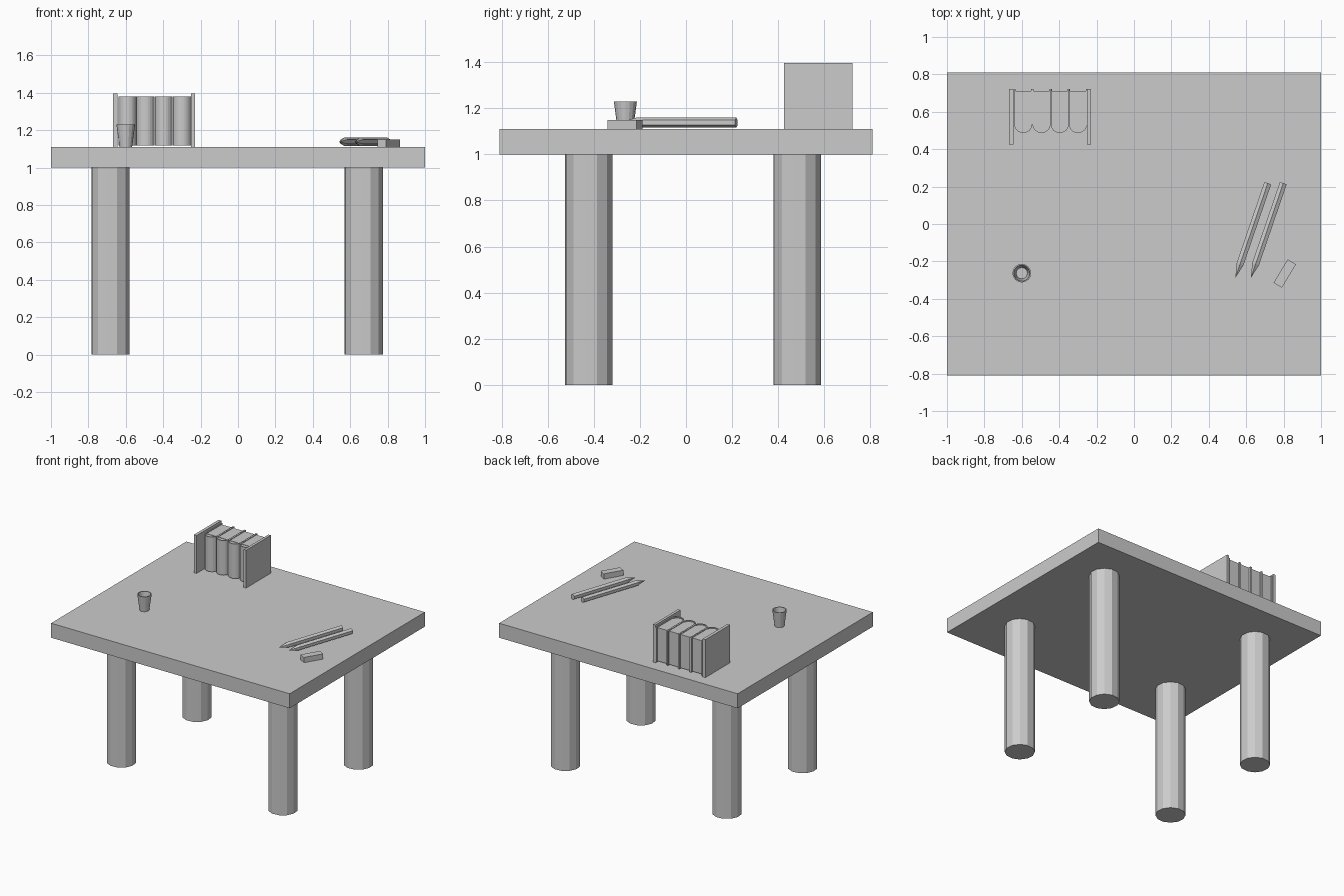
import bpy, bmesh, math
from mathutils import Matrix, Vector

cube = bpy.data.objects.get("Cube")
if cube:
    bpy.data.objects.remove(cube, do_unlink=True)

GREY = (0.6, 0.6, 0.6, 1.0)
mat = bpy.data.materials.new("plain_grey")
mat.use_nodes = True
mat.diffuse_color = GREY
mat.node_tree.nodes["Principled BSDF"].inputs["Base Color"].default_value = GREY


def finish(name, bm):
    """Turn a bmesh into a flat-shaded object."""
    bmesh.ops.recalc_face_normals(bm, faces=bm.faces[:])
    mesh = bpy.data.meshes.new(name)
    bm.to_mesh(mesh)
    bm.free()
    mesh.materials.append(mat)
    obj = bpy.data.objects.new(name, mesh)
    bpy.context.collection.objects.link(obj)
    return obj


def box(name, low, high, turn=0):
    low, high = Vector(low), Vector(high)
    bm = bmesh.new()
    bmesh.ops.create_cube(bm, size=1)
    bmesh.ops.scale(bm, vec=high - low, verts=bm.verts[:])
    bmesh.ops.rotate(bm, matrix=Matrix.Rotation(turn, 3, 'Z'), verts=bm.verts[:])
    bmesh.ops.translate(bm, vec=(low + high) / 2, verts=bm.verts[:])
    return finish(name, bm)


def lathe(name, profile, sides, matrix, turn=0):
    """Spin (radius, height) rings about z, with capped ends."""
    bm = bmesh.new()
    rings = []
    for r, h in profile:
        angles = [turn + math.tau * i / sides for i in range(sides)]
        rings.append([bm.verts.new((r * math.cos(a), r * math.sin(a), h)) for a in angles])
    for a, b in zip(rings, rings[1:]):
        for i in range(sides):
            j = (i + 1) % sides
            bm.faces.new((a[i], a[j], b[j], b[i]))
    bm.faces.new(rings[0][::-1])
    bm.faces.new(rings[-1])
    bm.transform(matrix)
    return finish(name, bm)


def extrude_outline(name, points, bottom, top):
    bm = bmesh.new()
    face = bm.faces.new([bm.verts.new((x, y, bottom)) for x, y in points])
    result = bmesh.ops.extrude_face_region(bm, geom=[face])
    moved = [v for v in result["geom"] if isinstance(v, bmesh.types.BMVert)]
    bmesh.ops.translate(bm, vec=(0, 0, top - bottom), verts=moved)
    return finish(name, bm)


# Table
TOP = 1.11
box("tabletop", (-1, -0.81, 1.0), (1, 0.81, TOP))
for side, x in (("right", -0.682), ("left", 0.672)):
    for end, y in (("front", -0.422), ("back", 0.483)):
        lathe(f"{end}_{side}_leg", [(0.104, 0), (0.104, 1.0)], 12,
              Matrix.Translation((x, y, 0)), math.radians(20))

# Bookends
box("right_bookend", (-0.668, 0.425, TOP), (-0.645, 0.722, 1.397))
box("left_bookend", (-0.25, 0.425, TOP), (-0.23, 0.722, 1.397))


def arch(cx, radius, front, back):
    """U-shaped outline, rounded towards the front."""
    depth = front + 0.045
    pts = [(cx - radius, back)]
    for i in range(13):
        a = math.pi + math.pi * i / 12
        pts.append((cx + radius * math.cos(a), depth + 0.045 * math.sin(a)))
    return pts + [(cx + radius, back)]


# Four books, each a wrapped cover around a page block
PITCH = 0.0975
for n in range(4):
    cx = -0.592 + n * PITCH
    outer = arch(cx, 0.048, 0.487, 0.722)
    inner = arch(cx, 0.042, 0.494, 0.722)
    extrude_outline(f"book_cover_{n + 1}", outer + inner[::-1], 1.117, 1.38)
    box(f"book_pages_{n + 1}", (cx - 0.042, 0.53, 1.122), (cx + 0.042, 0.71, 1.375))
    extrude_outline(f"book_spine_fill_{n + 1}", arch(cx, 0.042, 0.494, 0.53 + 0.02),
                    1.122, 1.372)

# Hollow cup
lathe("cup", [(0.034, 0), (0.05, 0.12), (0.043, 0.12), (0.03, 0.012)], 16,
      Matrix.Translation((-0.6, -0.263, TOP)))

# Two hexagonal pencils with pointed tips
for n, (x, y) in enumerate(((0.543, -0.285), (0.626, -0.285))):
    tip = Vector((x, y, 1.138))
    axis = Vector((0.172, 0.503, 0))
    z = axis.normalized()
    up = Vector((0, 0, 1))
    across = up.cross(z)
    rot = Matrix((up, across * -1, z)).transposed()
    if rot.determinant() < 0:
        rot = Matrix((up, across, z)).transposed()
    lathe(f"pencil_{n + 1}", [(0.001, 0), (0.022, 0.075), (0.022, axis.length)], 6,
          Matrix.Translation(tip) @ rot.to_4x4())

# Eraser
box("eraser", (0.733, -0.291, TOP), (0.879, -0.239, 1.15), math.radians(59))
